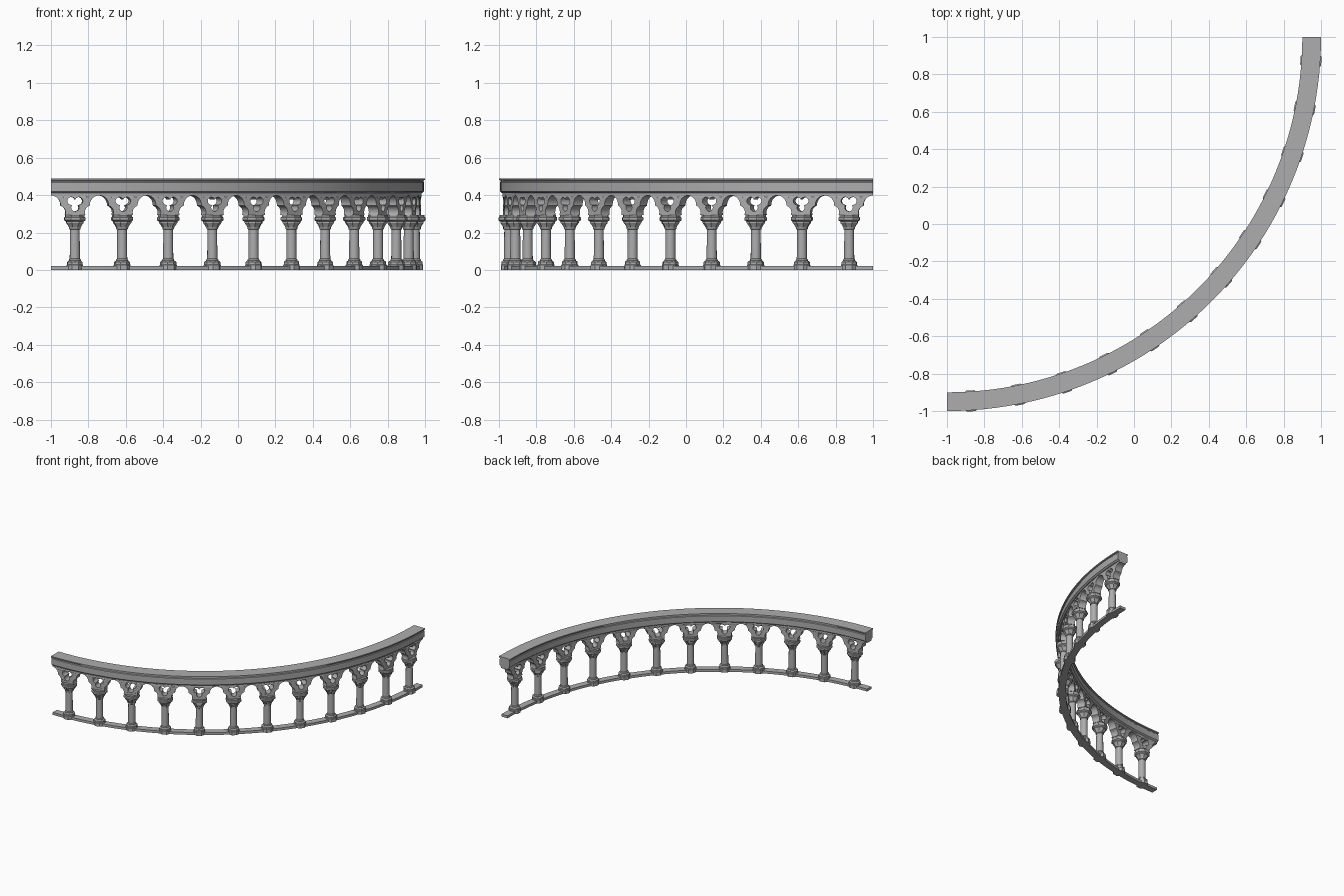
import bpy, bmesh, math
from math import sin, cos, pi, radians

if "Cube" in bpy.data.objects:
    bpy.data.objects.remove(bpy.data.objects["Cube"])

R = 1.95                      # centre-line radius of the quarter circle
BAYS = 12
STEP = pi / 2 / BAYS
HALF = R * STEP / 2           # half a bay along the arc
CENTRE = (-1, 1, 0)

stone = bpy.data.materials.new("grey stone")
stone.diffuse_color = (0.42, 0.42, 0.42, 1)
stone.use_nodes = True
stone.node_tree.nodes["Principled BSDF"].inputs["Base Color"].default_value = stone.diffuse_color


def finish(bm, name):
    bmesh.ops.recalc_face_normals(bm, faces=bm.faces)
    me = bpy.data.meshes.new(name)
    bm.to_mesh(me)
    bm.free()
    me.materials.append(stone)
    return me


def place(me, name, angle=0, smooth=False):
    ob = bpy.data.objects.new(name, me)
    bpy.context.collection.objects.link(ob)
    ob.location = CENTRE
    ob.rotation_euler.z = angle
    if smooth:
        bpy.ops.object.select_all(action='DESELECT')
        ob.select_set(True)
        bpy.context.view_layer.objects.active = ob
        bpy.ops.object.shade_smooth_by_angle(angle=radians(35))
    return ob


def bridge(bm, rings, closed):
    """Skin a row of vertex rings and cap both ends."""
    n = len(rings[0])
    for a, b in zip(rings, rings[1:]):
        for i in range(n):
            j = (i + 1) % n
            bm.faces.new((a[i], a[j], b[j], b[i]))
    if closed:
        bm.faces.new(rings[0])
        bm.faces.new(rings[-1])


def arc_sweep(profile, name, segs=48):
    """Sweep a (radial offset, z) outline round the quarter circle."""
    bm = bmesh.new()
    rings = []
    for k in range(segs + 1):
        t = -pi / 2 + pi / 2 * k / segs
        rings.append([bm.verts.new(((R + v) * cos(t), (R + v) * sin(t), z)) for v, z in profile])
    bridge(bm, rings, True)
    place(finish(bm, name), name, 0, True)


def turned(bm, profile, sides):
    """Stack of regular rings; radius is measured to the flats."""
    k = 1 / cos(pi / sides)
    rings = [[bm.verts.new((R + r * k * cos(2 * pi * (i + .5) / sides),
                            r * k * sin(2 * pi * (i + .5) / sides), z)) for i in range(sides)]
             for r, z in profile]
    bridge(bm, rings, True)


def mirror(half):
    return half + [(-v, z) for v, z in reversed(half)]


# continuous plinth strip and cornice
arc_sweep(mirror([(.027, 0), (.027, .02)]), "base_strip")
arc_sweep(mirror([(.032, .41), (.045, .42), (.045, .468), (.041, .472),
                  (.041, .478), (.05, .481), (.05, .49)]), "cornice")

# column: octagonal plinth, round shaft, octagonal capital
bm = bmesh.new()
turned(bm, [(.043, 0), (.043, .026), (.040, .030), (.040, .042), (.034, .048), (.030, .05)], 8)
turned(bm, [(.032, .048), (.032, .054), (.027, .06), (.0255, .215), (.031, .219),
            (.031, .226), (.027, .23)], 16)
turned(bm, [(.030, .226), (.036, .238), (.046, .252), (.046, .258), (.056, .266),
            (.056, .280), (.050, .284), (.050, .294)], 8)
column = finish(bm, "column")


def arc(cx, cz, r, a0, a1, n):
    return [(cx + r * cos(radians(a0 + (a1 - a0) * i / n)),
             cz + r * sin(radians(a0 + (a1 - a0) * i / n))) for i in range(n + 1)]


# spandrel outline: half of each lobed arch either side, with a trefoil opening
side = [(HALF, .422)] + arc(HALF, .348, .05, 90, 183, 10) + arc(.088, .308, .037, 100, 205, 10)[1:]
outline = side + [(-u, z) for u, z in reversed(side)]
trefoil = []
for a in (30, 150, 270):
    trefoil += arc(.023 * cos(radians(a)), .357 + .023 * sin(radians(a)), .021, a - 130, a + 130, 12)

curve = bpy.data.curves.new("spandrel_outline", 'CURVE')
curve.dimensions = '2D'
curve.fill_mode = 'BOTH'
curve.extrude = .03
for pts in (outline, trefoil):
    sp = curve.splines.new('POLY')
    sp.points.add(len(pts) - 1)
    for p, (u, z) in zip(sp.points, pts):
        p.co = (u, z, 0, 1)
    sp.use_cyclic_u = True
helper = bpy.data.objects.new("spandrel_outline", curve)
bpy.context.collection.objects.link(helper)
bpy.context.view_layer.update()
bm = bmesh.new()
bm.from_mesh(helper.to_mesh())
helper.to_mesh_clear()
bpy.data.objects.remove(helper)
bmesh.ops.remove_doubles(bm, verts=bm.verts, dist=.0002)
for v in bm.verts:            # bend the flat panel to the arc
    u, z, d = v.co
    v.co = ((R + d) * cos(u / R), (R + d) * sin(u / R), z)
spandrel = finish(bm, "spandrel")

# repeat the bays
for k in range(BAYS):
    a = -pi / 2 + STEP * (k + .5)
    place(column, f"column_{k + 1}", a, k == 0)
    place(spandrel, f"arch_spandrel_{k + 1}", a, k == 0)
